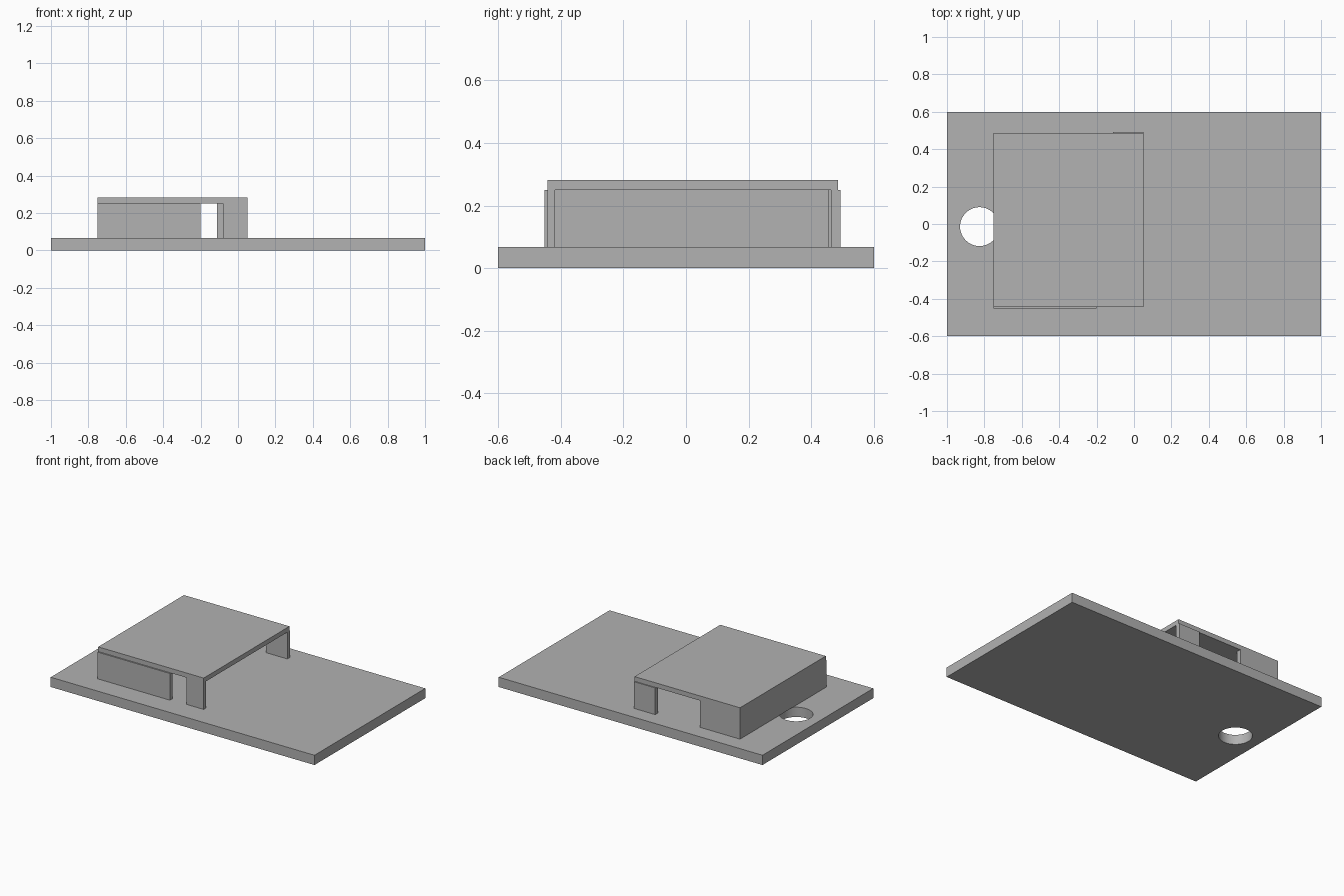
import bpy
import math

cube = bpy.data.objects.get("Cube")
if cube:
    bpy.data.objects.remove(cube, do_unlink=True)

grey = bpy.data.materials.new("plain_grey")
grey.use_nodes = True
grey.diffuse_color = (0.445, 0.445, 0.445, 1)
grey.node_tree.nodes["Principled BSDF"].inputs["Base Color"].default_value = grey.diffuse_color

BASE_TOP, WALL_TOP, ROOF_TOP = 0.067, 0.25, 0.282
WALL = 0.03


def box(name, x, y, z):
    """Axis-aligned box given as (low, high) ranges."""
    bpy.ops.mesh.primitive_cube_add(size=1, location=[sum(r) / 2 for r in (x, y, z)])
    ob = bpy.context.object
    ob.name = name
    ob.scale = [r[1] - r[0] for r in (x, y, z)]
    bpy.ops.object.transform_apply(location=False, rotation=False, scale=True)
    ob.data.materials.append(grey)
    return ob


def wall(name, x, y):
    return box(name, x, y, (BASE_TOP, WALL_TOP))


# Base plate with a round through hole
base = box("base_plate", (-1, 1), (-0.6, 0.6), (0, BASE_TOP))
bpy.ops.mesh.primitive_cylinder_add(vertices=48, radius=0.104, depth=1,
                                    location=(-0.826, -0.014, 0))
cutter = bpy.context.object
cutter.name = "hole_cutter"
cutter.hide_render = True
cutter.data.materials.append(grey)
bpy.ops.object.select_all(action="DESELECT")
bpy.context.view_layer.objects.active = base
base.select_set(True)
cut = base.modifiers.new("hole", "BOOLEAN")
cut.operation = "DIFFERENCE"
cut.solver = "EXACT"
cut.object = cutter
bpy.ops.object.modifier_apply(modifier=cut.name)
bpy.data.objects.remove(cutter, do_unlink=True)
bpy.ops.object.shade_smooth_by_angle(angle=math.radians(30))

# Flat roof
LEFT, RIGHT, FRONT, BACK = -0.75, 0.05, -0.443, 0.486
box("roof", (LEFT, RIGHT), (FRONT, BACK), (WALL_TOP, ROOF_TOP))

# Front walls, the long one standing slightly proud of the roof
wall("front_long_wall", (LEFT, -0.2), (-0.452, -0.452 + WALL))
wall("front_corner_wall", (-0.08, RIGHT), (FRONT, -0.418))

# Back walls, the corner one standing slightly proud of the roof
wall("back_flush_wall", (LEFT, -0.446), (BACK - WALL, BACK))
wall("back_corner_wall", (-0.112, RIGHT), (0.463, 0.493))

# Closed end wall
wall("end_wall", (LEFT, LEFT + WALL), (-0.452 + WALL, BACK - WALL))
